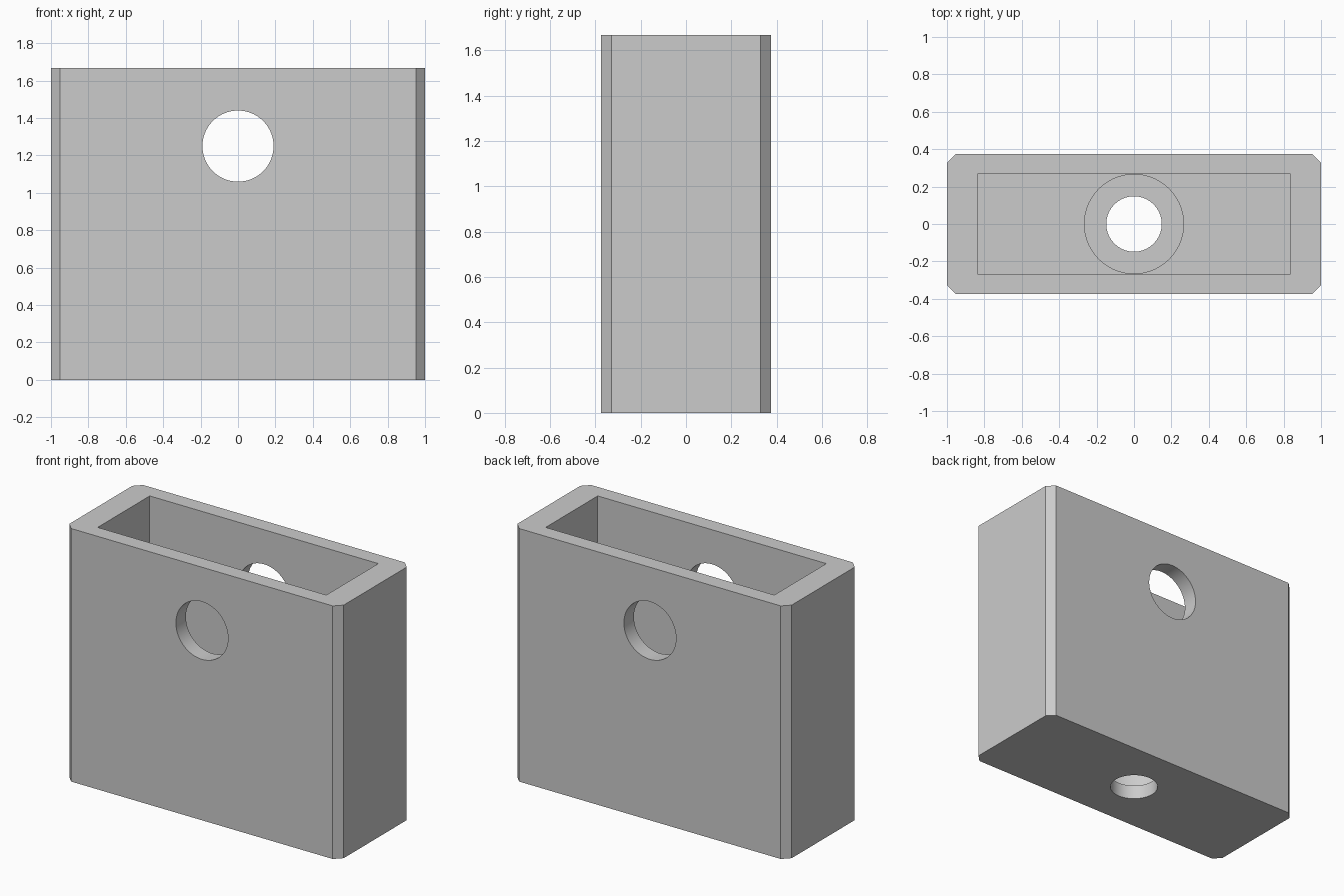
import bpy
import bmesh
import math
from mathutils import Matrix

cube = bpy.data.objects.get("Cube")
if cube:
    bpy.data.objects.remove(cube, do_unlink=True)

# Overall sizes
HALF_X, HALF_Y, HEIGHT = 1.0, 0.375, 1.667
CAVITY_X, CAVITY_Y, FLOOR = 0.833, 0.271, 0.27
CHAMFER = 0.047

grey = bpy.data.materials.new("plain_grey")
grey.use_nodes = True
color = (0.6, 0.6, 0.6, 1.0)
grey.diffuse_color = color
grey.node_tree.nodes["Principled BSDF"].inputs["Base Color"].default_value = color


def add_object(name, bm):
    mesh = bpy.data.meshes.new(name)
    bm.to_mesh(mesh)
    bm.free()
    obj = bpy.data.objects.new(name, mesh)
    obj.data.materials.append(grey)
    bpy.context.collection.objects.link(obj)
    return obj


def block(name, half_x, half_y, bottom, top, chamfer=0):
    bm = bmesh.new()
    bmesh.ops.create_cube(bm, size=1, matrix=Matrix.Translation((0, 0, (bottom + top) / 2))
                          @ Matrix.Diagonal((2 * half_x, 2 * half_y, top - bottom, 1)))
    if chamfer:
        upright = [e for e in bm.edges
                   if abs(e.verts[0].co.z - e.verts[1].co.z) > 0.1]
        bmesh.ops.bevel(bm, geom=upright, offset=chamfer, segments=1, affect='EDGES')
    return add_object(name, bm)


def cylinder(name, radius, depth, center, tilt=0):
    bm = bmesh.new()
    bmesh.ops.create_cone(bm, cap_ends=True, segments=96, radius1=radius, radius2=radius,
                          depth=depth, matrix=Matrix.Translation(center)
                          @ Matrix.Rotation(tilt, 4, 'X'))
    return add_object(name, bm)


# Box with chamfered upright corners
body = block("box_body", HALF_X, HALF_Y, 0, HEIGHT, CHAMFER)

# Open cavity, cross hole, floor hole and its wider recess
cutters = [
    block("cavity_cutter", CAVITY_X, CAVITY_Y, FLOOR, HEIGHT + 0.2),
    cylinder("cross_hole_cutter", 0.19, 1.2, (0, 0, 1.25), math.pi / 2),
    cylinder("floor_hole_cutter", 0.148, 1.0, (0, 0, 0.1)),
    cylinder("recess_cutter", 0.265, 0.4, (0, 0, 0.094 + 0.2)),
]

bpy.ops.object.select_all(action='DESELECT')
bpy.context.view_layer.objects.active = body
body.select_set(True)
for cutter in cutters:
    cutter.hide_render = True
    mod = body.modifiers.new(cutter.name, 'BOOLEAN')
    mod.operation = 'DIFFERENCE'
    mod.solver = 'EXACT'
    mod.object = cutter
    bpy.ops.object.modifier_apply(modifier=mod.name)
    bpy.data.objects.remove(cutter, do_unlink=True)

bpy.ops.object.shade_smooth_by_angle(angle=math.radians(30))
